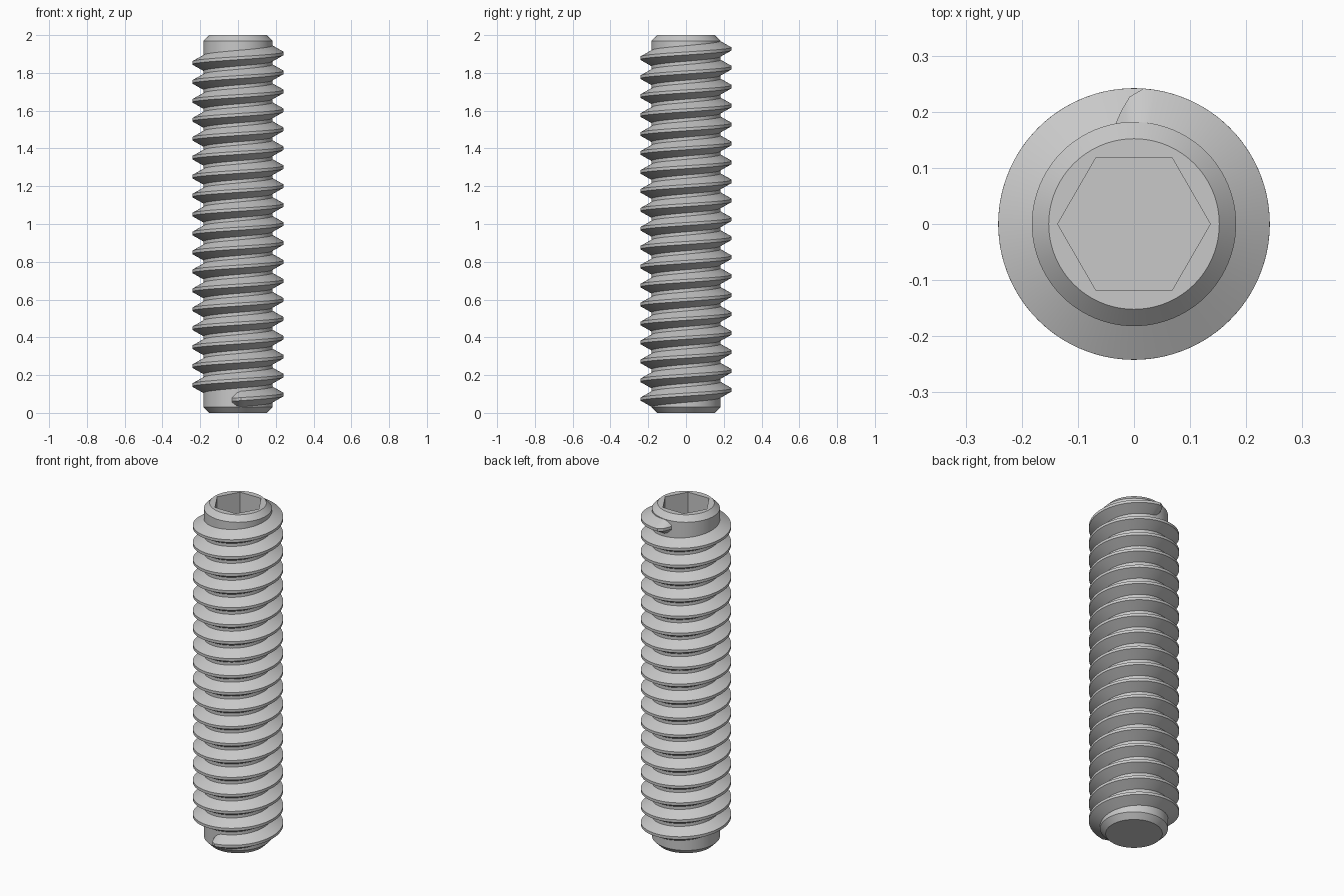
import bpy, bmesh, math

if "Cube" in bpy.data.objects:
    bpy.data.objects.remove(bpy.data.objects["Cube"], do_unlink=True)

HEIGHT = 2.0
CORE_R, CREST_R, RIM_R, HEX_R = 0.182, 0.242, 0.152, 0.136
CHAMFER = 0.03
SOCKET_DEPTH = 0.25
SEG = 96
TURNS = 18.5
THREAD_START, THREAD_END = 0.072, 1.928
PITCH = (THREAD_END - THREAD_START) / TURNS
BASE_HALF, CREST_HALF = 0.042, 0.008

# Single steel colour
steel = bpy.data.materials.new("steel_grey")
steel.use_nodes = True
colour = (0.58, 0.58, 0.58, 1)
steel.diffuse_color = colour
steel.node_tree.nodes["Principled BSDF"].inputs["Base Color"].default_value = colour


def finish(bm, name):
    bmesh.ops.recalc_face_normals(bm, faces=bm.faces)
    mesh = bpy.data.meshes.new(name)
    bm.to_mesh(mesh)
    bm.free()
    mesh.materials.append(steel)
    obj = bpy.data.objects.new(name, mesh)
    bpy.context.collection.objects.link(obj)
    bpy.ops.object.select_all(action="DESELECT")
    obj.select_set(True)
    bpy.context.view_layer.objects.active = obj
    bpy.ops.object.shade_smooth_by_angle(angle=math.radians(25))


def ring(bm, radius, z, count):
    step = math.tau / count
    return [bm.verts.new((radius * math.cos(i * step), radius * math.sin(i * step), z))
            for i in range(count)]


def bridge(bm, a, b):
    n = len(a)
    for i in range(n):
        j = (i + 1) % n
        bm.faces.new((a[i], a[j], b[j], b[i]))


# Chamfered cylinder with a hexagonal socket in its top
bm = bmesh.new()
profile = [(RIM_R, 0), (CORE_R, CHAMFER), (CORE_R, HEIGHT - CHAMFER), (RIM_R, HEIGHT)]
rings = [ring(bm, r, z, SEG) for r, z in profile]
for lower, upper in zip(rings, rings[1:]):
    bridge(bm, lower, upper)
bm.faces.new(rings[0])
hex_top = ring(bm, HEX_R, HEIGHT, 6)
hex_floor = ring(bm, HEX_R, HEIGHT - SOCKET_DEPTH, 6)
bridge(bm, hex_top, hex_floor)
bm.faces.new(hex_floor)
part = SEG // 6
for i in range(6):
    arc = [rings[-1][(i * part + k) % SEG] for k in range(part + 1)]
    bm.faces.new([hex_top[i]] + arc + [hex_top[(i + 1) % 6]])
finish(bm, "screw_core")

# Right-handed thread: each section is a trapezoid, shrinking at both tips
bm = bmesh.new()
root_r = CORE_R - 0.001
lead = math.radians(10)
tail = math.radians(4)
steps = int(TURNS * 72)
full = math.tau * TURNS
tip = [(-lead, 0.05), (-lead * 0.6, 0.4), (-lead * 0.2, 0.75)]
sections = list(tip)
sections += [(tail + (full - 2 * tail) * i / steps, 1) for i in range(steps + 1)]
sections += [(full - a, s) for a, s in reversed(tip)]

previous = None
for turn, size in sections:
    angle = turn - math.pi / 2
    z = THREAD_START + PITCH * turn / math.tau
    crest = root_r + (CREST_R - root_r) * size
    base = BASE_HALF * (0.3 + 0.7 * size)
    outline = [(root_r, -base), (crest, -CREST_HALF), (crest, CREST_HALF), (root_r, base)]
    section = [bm.verts.new((r * math.cos(angle), r * math.sin(angle), z + dz))
               for r, dz in outline]
    if previous:
        bridge(bm, previous, section)
    else:
        bm.faces.new(section)
    previous = section
bm.faces.new(previous)
finish(bm, "screw_thread")
